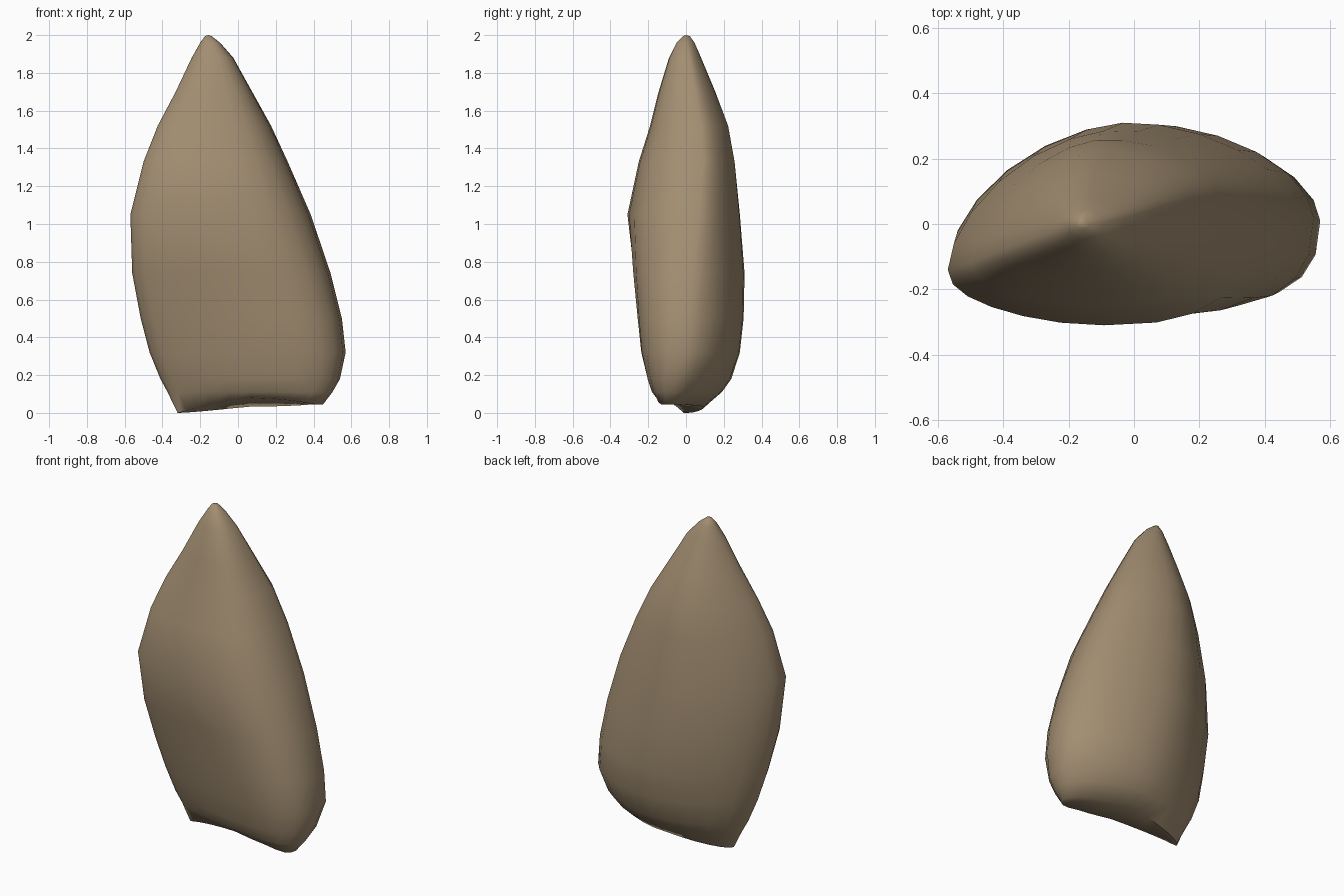
import bpy, bmesh, math

if "Cube" in bpy.data.objects:
    bpy.data.objects.remove(bpy.data.objects["Cube"])

N = 24  # points around each section

# Sections: z, left x, left y, right x, right y, front y, back y,
# front skew, back skew (+ = fuller right)
LEVELS = [
    (0.05, -0.32, -0.01, 0.45, -0.08, -0.145, 0.10, 0.7, 0.0),
    (0.11, -0.373, -0.015, 0.50, -0.06, -0.18, 0.19, 0.5, 0.0),
    (0.18, -0.411, -0.02, 0.54, -0.04, -0.205, 0.24, 0.4, 0.05),
    (0.32, -0.468, -0.03, 0.57, 0.01, -0.24, 0.285, 0.33, 0.1),
    (0.50, -0.515, -0.06, 0.55, 0.02, -0.26, 0.305, 0.27, 0.1),
    (0.74, -0.56, -0.10, 0.49, 0.04, -0.285, 0.31, 0.15, 0.1),
    (1.05, -0.57, -0.14, 0.385, 0.07, -0.31, 0.285, 0.0, 0.15),
    (1.33, -0.50, -0.12, 0.263, 0.09, -0.25, 0.257, 0.0, 0.2),
    (1.52, -0.425, -0.085, 0.175, 0.08, -0.19, 0.223, 0.0, 0.2),
    (1.70, -0.33, -0.05, 0.075, 0.05, -0.145, 0.155, 0.0, 0.1),
    (1.88, -0.245, -0.02, -0.025, 0.02, -0.09, 0.08, 0.0, 0.0),
    (1.96, -0.20, 0.0, -0.095, 0.005, -0.05, 0.045, 0.0, 0.0),
    (1.995, -0.175, 0.0, -0.14, 0.0, -0.015, 0.02, 0.0, 0.0),
]


def section(z, xl, yl, xr, yr, yf, yb, front_skew, back_skew):
    """Closed outline: fuller front, leaner back, between two side edges."""
    pts = []
    for i in range(N):
        a = 2 * math.pi * i / N
        c, s = math.cos(a), math.sin(a)
        if s >= 0:
            power = 1.15
        elif c < 0:
            power = 0.95
        else:
            power = 0.8
        u = math.copysign(abs(c) ** power, c)
        x = (xl + xr) / 2 + u * (xr - xl) / 2
        chord = (yl + yr) / 2 + u * (yr - yl) / 2
        k = abs(s) ** power
        if s < 0:
            y = max(yf, chord + (yf - chord) * k * (1 + front_skew * (u - 0.3)))
        else:
            y = min(yb, chord + (yb - chord) * k * (1 + back_skew * u))
        pts.append([x, y, z])
    return pts


bm = bmesh.new()
rings = []
for n, level in enumerate(LEVELS):
    pts = section(*level)
    if n == 0:
        # uneven foot: lowest at the left tip and along the back, front edge arched
        for p in pts:
            left = max(0, (0.05 - p[0]) / 0.37)
            arch = max(0, 1 - ((p[0] - 0.05) / 0.36) ** 2)
            z = 0.045 * (1 - left) - 0.012 * max(0, p[1] / 0.1)
            if p[1] < 0:
                z += 0.035 * arch
            p[2] = max(z, 0.0)
    rings.append([bm.verts.new(p) for p in pts])

# Sides
for a, b in zip(rings, rings[1:]):
    for i in range(N):
        j = (i + 1) % N
        bm.faces.new((a[i], a[j], b[j], b[i]))

# Rounded tip
tip = bm.verts.new((-0.157, 0.0, 2.0))
for i in range(N):
    bm.faces.new((rings[-1][i], rings[-1][(i + 1) % N], tip))

# Underside, bridged from front edge to back edge
foot = rings[0]
for i in range(N // 2):
    a, b, c, d = foot[i], foot[i + 1], foot[-i - 1], foot[-i % N]
    quad = []
    for v in (a, b, c, d):
        if v not in quad:
            quad.append(v)
    if len(quad) > 2:
        bm.faces.new(quad)
bmesh.ops.recalc_face_normals(bm, faces=bm.faces)

mesh = bpy.data.meshes.new("standing_stone")
bm.to_mesh(mesh)
bm.free()
stone = bpy.data.objects.new("standing_stone", mesh)
bpy.context.collection.objects.link(stone)

# Colour
mat = bpy.data.materials.new("brown stone")
mat.diffuse_color = (0.36, 0.268, 0.166, 1)
mat.use_nodes = True
mat.node_tree.nodes["Principled BSDF"].inputs["Base Color"].default_value = mat.diffuse_color
mesh.materials.append(mat)

# Smooth shading with sharp foot edges
bpy.context.view_layer.objects.active = stone
stone.select_set(True)
bpy.ops.object.shade_smooth_by_angle(angle=math.radians(60))
